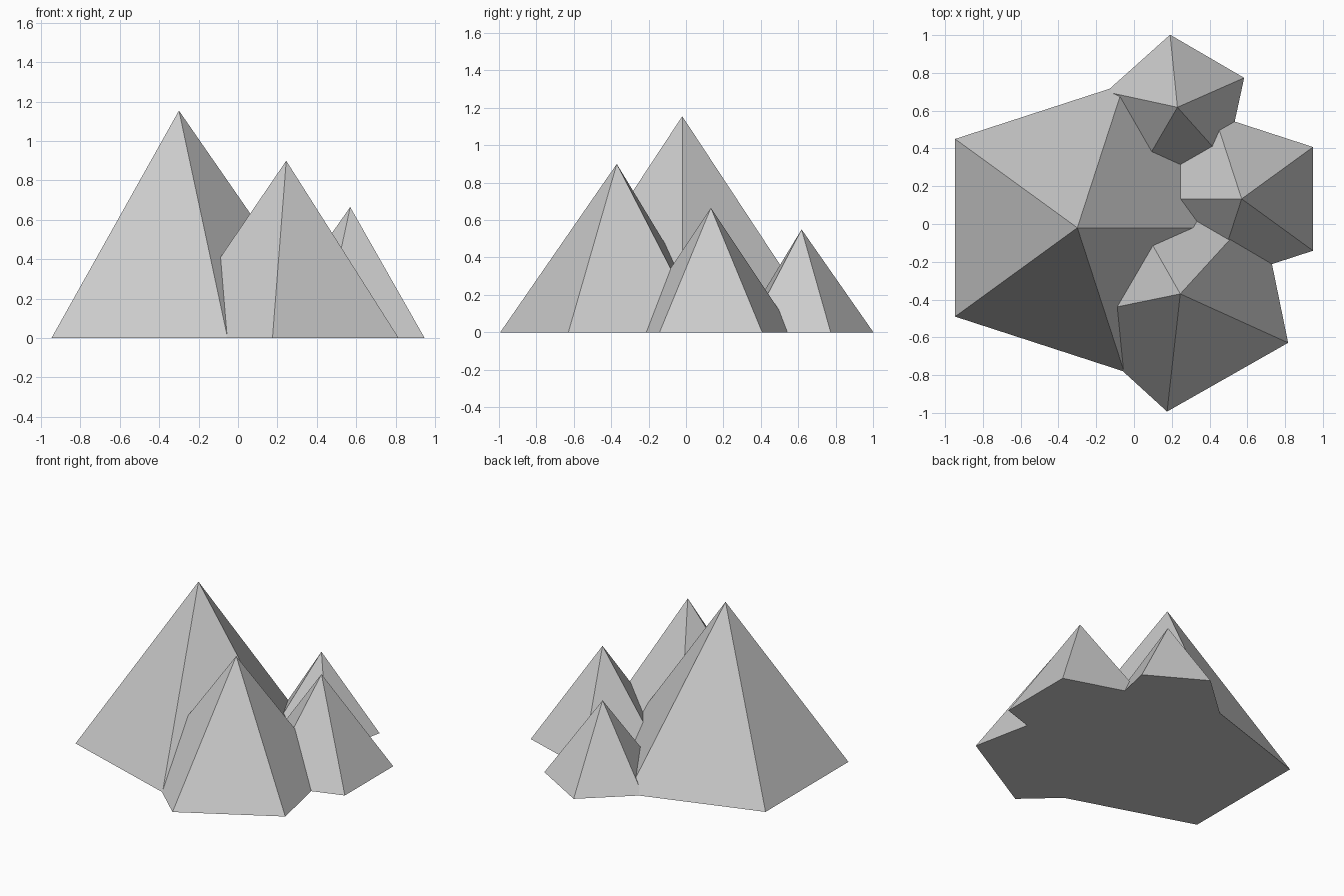
import bpy
import bmesh
from math import cos, sin, radians

if "Cube" in bpy.data.objects:
    bpy.data.objects.remove(bpy.data.objects["Cube"])

# name, apex (x, y, height), base radius, angle of first base corner
PEAKS = [
    ("main_peak", (-0.30, -0.02, 1.155), 0.80, 0),
    ("front_peak", (0.245, -0.37, 0.90), 0.627, 263.6),
    ("right_peak", (0.57, 0.133, 0.665), 0.467, 36),
    ("back_peak", (0.23, 0.618, 0.55), 0.386, 23.8),
]


def peak(name, apex, radius, turn):
    """Five-sided pyramid standing on the ground."""
    x, y, h = apex
    bm = bmesh.new()
    tip = bm.verts.new((x, y, h))
    ring = []
    for i in range(5):
        a = radians(turn + 72 * i)
        ring.append(bm.verts.new((x + radius * cos(a), y + radius * sin(a), 0)))
    for i in range(5):
        bm.faces.new((ring[i], ring[(i + 1) % 5], tip))
    bm.faces.new(ring[::-1])
    mesh = bpy.data.meshes.new(name)
    bm.to_mesh(mesh)
    bm.free()
    obj = bpy.data.objects.new(name, mesh)
    bpy.context.collection.objects.link(obj)
    return obj


# All peaks merged into one mountain range
mountains, *others = [peak(*p) for p in PEAKS]
mountains.name = "mountain_range"
bpy.context.view_layer.objects.active = mountains
for other in others:
    mod = mountains.modifiers.new("union", 'BOOLEAN')
    mod.operation = 'UNION'
    mod.solver = 'EXACT'
    mod.object = other
    bpy.ops.object.modifier_apply(modifier=mod.name)
    bpy.data.objects.remove(other)
